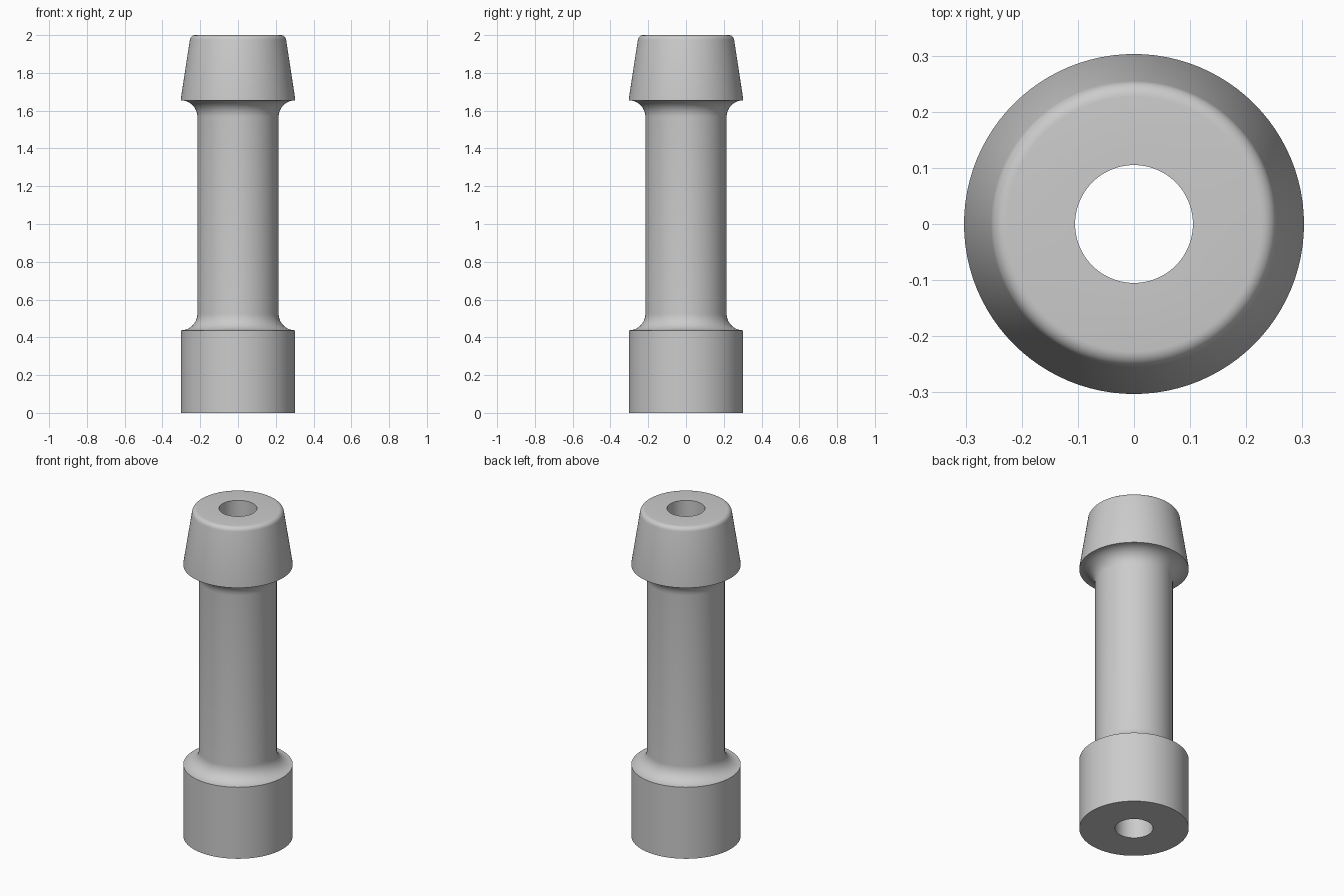
import bpy, bmesh, math

if "Cube" in bpy.data.objects:
    bpy.data.objects.remove(bpy.data.objects["Cube"])

SEGMENTS = 96
BORE, SHAFT, RIM = 0.105, 0.215, 0.303
FILLET = RIM - SHAFT


def arc(cx, cz, radius, start, end, steps):
    """Points on a circular arc in the (radius, height) plane, angles in degrees."""
    angles = [math.radians(start + (end - start) * i / steps) for i in range(steps + 1)]
    return [(cx + radius * math.cos(a), cz + radius * math.sin(a)) for a in angles]


# Outline from the bottom bore edge up to the top bore edge
profile = [(BORE, 0), (RIM, 0)]
profile += arc(RIM, 0.437 + FILLET, FILLET, 270, 180, 10)   # base collar into shaft
profile += arc(RIM, 1.655 - FILLET, FILLET, 180, 90, 10)    # shaft into head
profile += [(RIM, 1.662)]
profile += arc(0.227, 1.972, 0.028, 8, 90, 6)               # tapered head, rounded top
profile += [(BORE, 2.0)]

# Revolve the closed outline around z
bm = bmesh.new()
rings = []
for r, z in profile:
    rings.append([bm.verts.new((r * math.cos(2 * math.pi * i / SEGMENTS),
                                r * math.sin(2 * math.pi * i / SEGMENTS), z))
                  for i in range(SEGMENTS)])
for k, low in enumerate(rings):
    high = rings[(k + 1) % len(rings)]
    for i in range(SEGMENTS):
        j = (i + 1) % SEGMENTS
        bm.faces.new((low[i], low[j], high[j], high[i]))
bmesh.ops.recalc_face_normals(bm, faces=bm.faces)

mesh = bpy.data.meshes.new("flanged_sleeve")
bm.to_mesh(mesh)
bm.free()
sleeve = bpy.data.objects.new("flanged_sleeve", mesh)
bpy.context.collection.objects.link(sleeve)

# Plain grey material
grey = bpy.data.materials.new("grey")
grey.diffuse_color = (0.6, 0.6, 0.6, 1)
grey.use_nodes = True
grey.node_tree.nodes["Principled BSDF"].inputs["Base Color"].default_value = grey.diffuse_color
mesh.materials.append(grey)

# Smooth shading with crisp rims
bpy.context.view_layer.objects.active = sleeve
sleeve.select_set(True)
bpy.ops.object.shade_smooth_by_angle(angle=math.radians(30))
